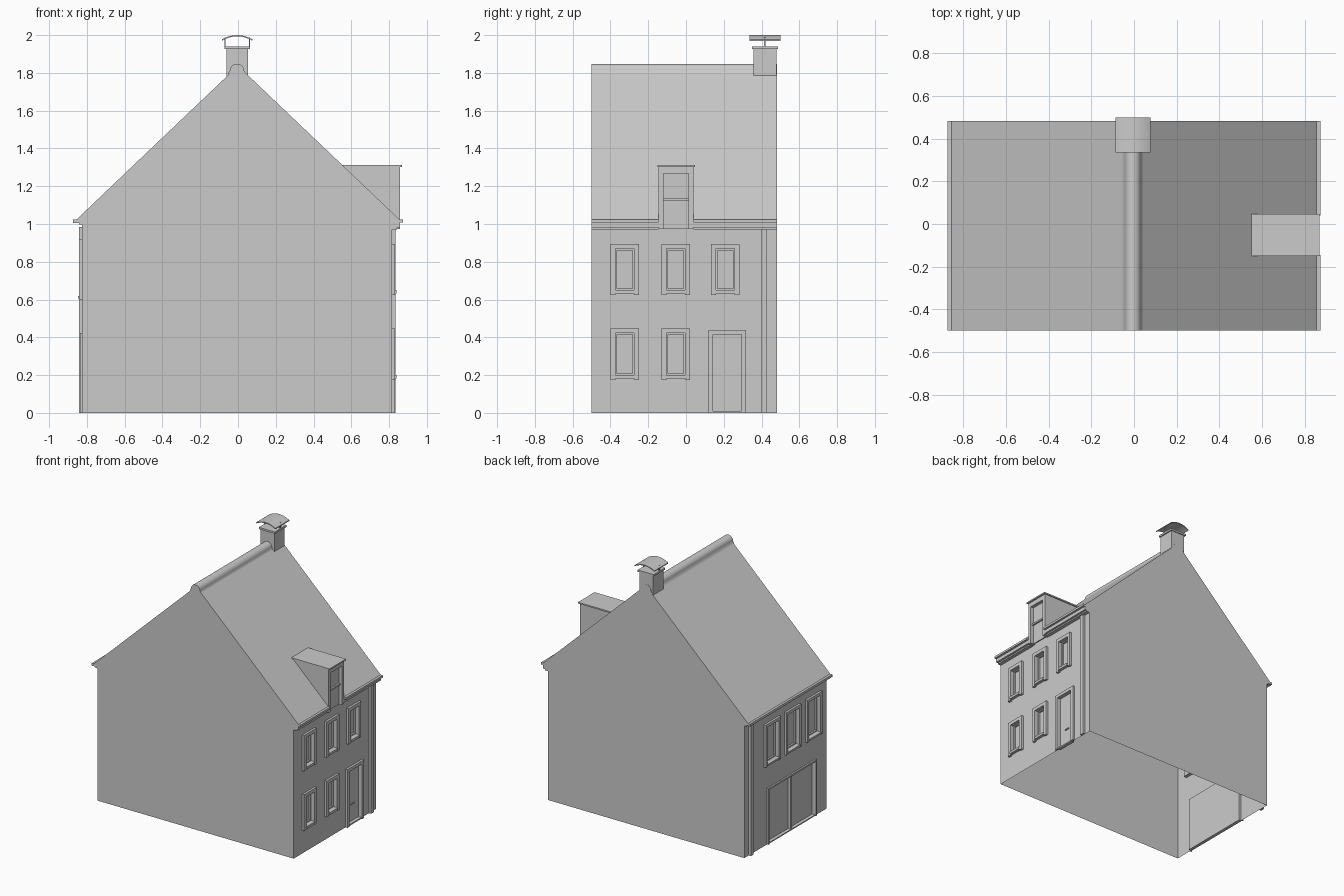
import bpy, bmesh, math
from mathutils import Vector

cube = bpy.data.objects.get("Cube")
if cube:
    bpy.data.objects.remove(cube, do_unlink=True)

GREY = (0.6, 0.6, 0.6, 1)
mat = bpy.data.materials.new("plain grey")
mat.use_nodes = True
mat.diffuse_color = GREY
mat.node_tree.nodes["Principled BSDF"].inputs["Base Color"].default_value = GREY

FRONT, BACK = -0.5, 0.482          # gable planes
RIGHT, LEFT = 0.815, -0.825        # street and yard wall planes
EAVE_X, EAVE_Z, RIDGE_Z = 0.857, 1.022, 1.838
SLOPE = (RIDGE_Z - EAVE_Z) / EAVE_X


def roof_z(x):
    return RIDGE_Z - SLOPE * abs(x)


def finish(name, bm, smooth=False):
    mesh = bpy.data.meshes.new(name)
    bm.to_mesh(mesh)
    bm.free()
    ob = bpy.data.objects.new(name, mesh)
    bpy.context.collection.objects.link(ob)
    mesh.materials.append(mat)
    if smooth:
        bpy.ops.object.select_all(action='DESELECT')
        ob.select_set(True)
        bpy.context.view_layer.objects.active = ob
        bpy.ops.object.shade_smooth_by_angle(angle=math.radians(40))
    return ob


def face(bm, pts, toward):
    """One face turned to look along the given direction."""
    f = bm.faces.new([bm.verts.new(p) for p in pts])
    f.normal_update()
    if f.normal.dot(Vector(toward)) < 0:
        f.normal_flip()


def box(bm, xs, ys, zs):
    verts = bmesh.ops.create_cube(bm, size=1)["verts"]
    for v in verts:
        v.co = [(r[0] + r[1]) / 2 + c * abs(r[1] - r[0]) for r, c in zip((xs, ys, zs), v.co)]


def prism(bm, outline, y0, y1):
    """Outline in x and z, extruded along y."""
    f = bm.faces.new([bm.verts.new((x, y0, z)) for x, z in outline])
    out = bmesh.ops.extrude_face_region(bm, geom=[f])["geom"]
    bmesh.ops.translate(bm, vec=(0, y1 - y0, 0),
                        verts=[g for g in out if isinstance(g, bmesh.types.BMVert)])
    bmesh.ops.recalc_face_normals(bm, faces=bm.faces)


def wall(name, x, side, holes):
    """Side wall as a grid of panels, leaving out the openings."""
    bm = bmesh.new()
    ys = sorted({FRONT, BACK, *[y for h in holes for y in h[:2]]})
    zs = sorted({0, EAVE_Z, *[z for h in holes for z in h[2:]]})
    for a, b in zip(ys, ys[1:]):
        for c, d in zip(zs, zs[1:]):
            y, z = (a + b) / 2, (c + d) / 2
            if not any(h[0] < y < h[1] and h[2] < z < h[3] for h in holes):
                face(bm, [(x, a, c), (x, b, c), (x, b, d), (x, a, d)], (side, 0, 0))
    finish(name, bm)


def recess(bm, x, side, hole, depth):
    """Four reveals and a sunken panel behind an opening."""
    a, b, c, d = hole
    i = x - side * depth
    face(bm, [(i, a, c), (i, b, c), (i, b, d), (i, a, d)], (side, 0, 0))
    for y, n in ((a, 1), (b, -1)):
        face(bm, [(x, y, c), (i, y, c), (i, y, d), (x, y, d)], (0, n, 0))
    for z, n in ((c, 1), (d, -1)):
        face(bm, [(x, a, z), (i, a, z), (i, b, z), (x, b, z)], (0, 0, n))


def trim(bm, x, side, outer, width, out):
    """Raised side strips and head around an opening."""
    a, b, c, d = outer
    xs = (x, x + side * out)
    box(bm, xs, (a, a + width), (c, d))
    box(bm, xs, (b - width, b), (c, d))
    box(bm, xs, (a + width, b - width), (d - width, d))


def window(name, x, side, y, half, z0, z1, width, out):
    bm = bmesh.new()
    hole = (y - half + width, y + half - width, z0 + width, z1 - width)
    trim(bm, x, side, (y - half, y + half, z0, z1), width, out)
    recess(bm, x, side, hole, 0.025)
    # sill and thin sash inside the opening
    box(bm, (x, x + side * (out + 0.006)), (hole[0], hole[1]), (z0 + 0.008, z0 + width))
    a, b, c, d = hole
    xs, t = (x - side * 0.025, x - side * 0.012), 0.008
    for ys, zs in (((a, a + t), (c, d)), ((b - t, b), (c, d)),
                   ((a, b), (c, c + t)), ((a, b), (d - t, d))):
        box(bm, xs, ys, zs)
    finish(name, bm)
    return hole


# Street side: windows and front door
street_holes = []
for row, (z0, z1, centres) in {"lower": (0.175, 0.448, (-0.325, -0.055)),
                               "upper": (0.625, 0.895, (-0.325, -0.055, 0.207))}.items():
    for i, y in enumerate(centres):
        street_holes.append(window(f"{row}_street_window_{i + 1}", RIGHT, 1, y, 0.075, z0, z1, 0.026, 0.017))

bm = bmesh.new()
door = (0.142, 0.293, 0.0, 0.418)
trim(bm, RIGHT, 1, (0.118, 0.317, 0, 0.44), 0.024, 0.017)
recess(bm, RIGHT, 1, door, 0.015)
box(bm, (RIGHT - 0.015, RIGHT + 0.01), door[:2], (0, 0.01))
box(bm, (RIGHT - 0.015, RIGHT - 0.008), (0.2, 0.235), (0.135, 0.143))
finish("front_door", bm)
street_holes.append(door)

bm = bmesh.new()
centre = Vector((RIGHT - 0.011, 0.217, 0.285))
rim = [Vector((0, 0, 0.04)), Vector((0, 0.021, 0)), Vector((0, 0, -0.04)), Vector((0, -0.021, 0))]
for p, q in zip(rim, rim[1:] + rim[:1]):
    face(bm, [centre + p, centre + q, centre + q * 0.8, centre + p * 0.8], (1, 0, 0))
finish("door_diamond", bm)
wall("street_wall", RIGHT, 1, street_holes)

# Yard side: windows and double garage door
yard_holes = [window(f"yard_window_{i + 1}", LEFT, -1, y, 0.09, 0.597, 0.918, 0.022, 0.017)
              for i, y in enumerate((0.16, -0.085, -0.335))]
bm = bmesh.new()
garage = (-0.355, 0.2, 0.0, 0.412)
trim(bm, LEFT, -1, (-0.367, 0.212, 0, 0.424), 0.012, 0.012)
recess(bm, LEFT, -1, garage, 0.02)
box(bm, (LEFT, LEFT + 0.02), (-0.088, -0.07), (0, 0.412))
box(bm, (LEFT - 0.005, LEFT + 0.02), garage[:2], (0, 0.008))
finish("garage_door", bm)
yard_holes.append(garage)
wall("yard_wall", LEFT, -1, yard_holes)

# Narrow pilasters near the back corners
for name, x, side in (("street_pilaster", RIGHT, 1), ("yard_pilaster", LEFT, -1)):
    bm = bmesh.new()
    box(bm, (x, x + side * 0.018), (0.398, 0.43), (0, 0.985))
    finish(name, bm)

# Gable walls
gable = [(LEFT, 0), (RIGHT, 0), (RIGHT, EAVE_Z), (EAVE_X, EAVE_Z), (0, RIDGE_Z),
         (-EAVE_X, EAVE_Z), (LEFT, EAVE_Z)]
for name, y, n in (("front_gable", FRONT, -1), ("back_gable", BACK, 1)):
    bm = bmesh.new()
    face(bm, [(x, y, z) for x, z in gable], (0, n, 0))
    finish(name, bm)

# Roof, cut away where the dormer stands
D0, D1 = -0.145, 0.04
bm = bmesh.new()
for x0, x1, y0, y1 in ((-EAVE_X, 0, FRONT, BACK), (0, 0.78, FRONT, BACK),
                       (0.78, EAVE_X, FRONT, D0), (0.78, EAVE_X, D1, BACK)):
    face(bm, [(x0, y0, roof_z(x0)), (x1, y0, roof_z(x1)),
              (x1, y1, roof_z(x1)), (x0, y1, roof_z(x0))], (0, 0, 1))
finish("roof", bm)

# Cornice and gutters
bm = bmesh.new()
for ys in ((FRONT, D0), (D1, BACK)):
    box(bm, (RIGHT, 0.842), ys, (0.972, 0.982))
    box(bm, (RIGHT, EAVE_X), ys, (0.982, 1.008))
    box(bm, (RIGHT, 0.873), ys, (1.008, 1.024))
finish("street_cornice", bm)
bm = bmesh.new()
box(bm, (-0.873, LEFT), (FRONT, BACK), (1.006, 1.024))
box(bm, (-0.842, LEFT), (FRONT, BACK), (0.998, 1.006))
finish("yard_gutter", bm)

# Dormer
cheek = [(EAVE_X, 0.974), (EAVE_X, 1.305), (0.54, 1.305), (0.78, roof_z(0.78) - 0.02), (0.815, 0.974)]
for name, y0, y1 in (("dormer_front_cheek", D0, D0 + 0.026), ("dormer_back_cheek", D1 - 0.026, D1)):
    bm = bmesh.new()
    prism(bm, cheek, y0, y1)
    finish(name, bm)
bm = bmesh.new()
inner = (D0 + 0.026, D1 - 0.026)
box(bm, (0.825, EAVE_X), inner, (1.268, 1.305))
box(bm, (0.825, 0.845), inner, (1.122, 1.134))
box(bm, (0.825, 0.832), inner, (0.974, 1.268))
finish("dormer_window", bm)
bm = bmesh.new()
box(bm, (0.543, 0.869), (D0 - 0.005, D1 + 0.008), (1.303, 1.313))
finish("dormer_roof", bm)

# Rounded ridge cap
bm = bmesh.new()
arc = [(-0.005 + 0.038 * math.cos(math.pi * i / 16), 1.81 + 0.038 * math.sin(math.pi * i / 16))
       for i in range(17)]
prism(bm, [(0.043, 1.795)] + arc + [(-0.053, 1.795)], FRONT, BACK)
finish("ridge_cap", bm, smooth=True)

# Chimney with arched cover on two thin stays
CX, CY = -0.004, 0.418
bm = bmesh.new()
box(bm, (CX - 0.058, CX + 0.058), (0.358, 0.48), (1.78, 1.928))
box(bm, (CX - 0.067, CX + 0.067), (0.35, 0.487), (1.926, 1.94))
finish("chimney", bm)
bm = bmesh.new()
for x in (CX - 0.064, CX + 0.064):
    box(bm, (x - 0.003, x + 0.003), (CY - 0.004, CY + 0.004), (1.938, 1.987))
finish("cover_stays", bm)
bm = bmesh.new()
steps = [-1 + i / 8 for i in range(17)]
top = [(CX + 0.082 * t, 2.0 - 0.023 * t * t) for t in steps]
prism(bm, top + [(x, z - 0.007) for x, z in reversed(top)], 0.335, 0.5)
finish("chimney_cover", bm, smooth=True)
